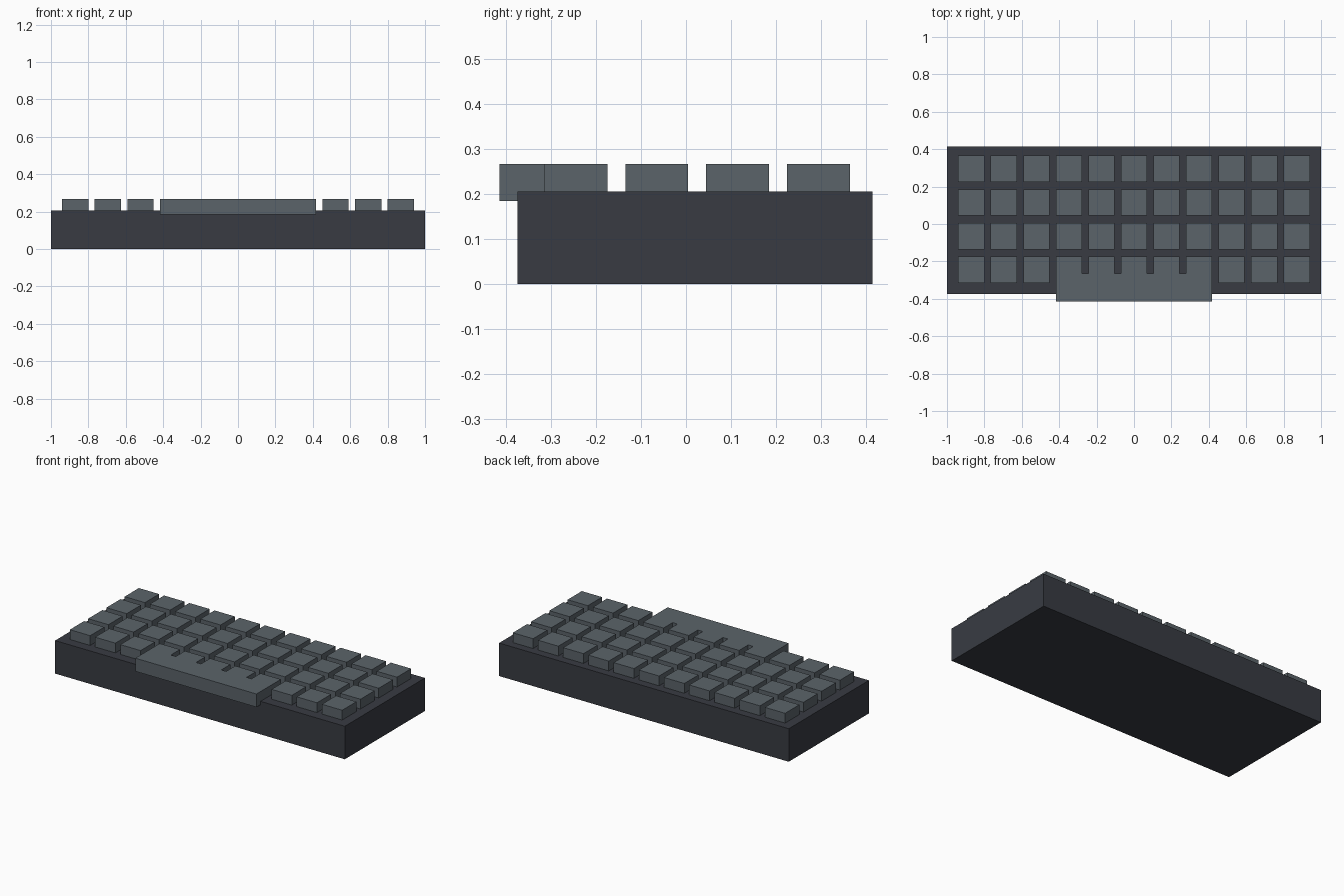
import bpy

old = bpy.data.objects.get("Cube")
if old:
    bpy.data.objects.remove(old, do_unlink=True)


def material(name, rgb):
    mat = bpy.data.materials.new(name)
    mat.use_nodes = True
    mat.diffuse_color = (*rgb, 1)
    mat.node_tree.nodes["Principled BSDF"].inputs["Base Color"].default_value = (*rgb, 1)
    return mat


def box(name, x, y, z, mat):
    """Add a box from (min, max) ranges on each axis."""
    ranges = (x, y, z)
    bpy.ops.mesh.primitive_cube_add(size=1, location=[(a + b) / 2 for a, b in ranges])
    obj = bpy.context.object
    obj.name = name
    obj.scale = [b - a for a, b in ranges]
    bpy.ops.object.transform_apply(location=False, rotation=False, scale=True)
    obj.data.materials.append(mat)
    return obj


case_grey = material("dark_slate", (0.040, 0.044, 0.055))
key_grey = material("slate_grey", (0.105, 0.127, 0.144))

CASE_TOP, KEY_TOP = 0.206, 0.267
COLUMNS, ROWS = 11, 4
PITCH_X, PITCH_Y, KEY = 0.174, 0.18, 0.14
BAR_BACK = -0.265

# Case
box("keyboard_case", (-1, 1), (-0.375, 0.415), (0, CASE_TOP), case_grey)

# Space bar overhanging the front edge
box("space_bar", (-0.418, 0.418), (-0.415, BAR_BACK), (0.185, KEY_TOP), key_grey)

# Grid of keys; the middle front ones join the back of the space bar
for row in range(ROWS):
    y = -0.315 + row * PITCH_Y
    for col in range(COLUMNS):
        offset = col - COLUMNS // 2
        x = offset * PITCH_X
        joined = row == 0 and abs(offset) <= 2
        front = BAR_BACK if joined else y
        box(f"key_row_{row + 1}_column_{col + 1}", (x - KEY / 2, x + KEY / 2),
            (front, y + KEY), (CASE_TOP, KEY_TOP), key_grey)
